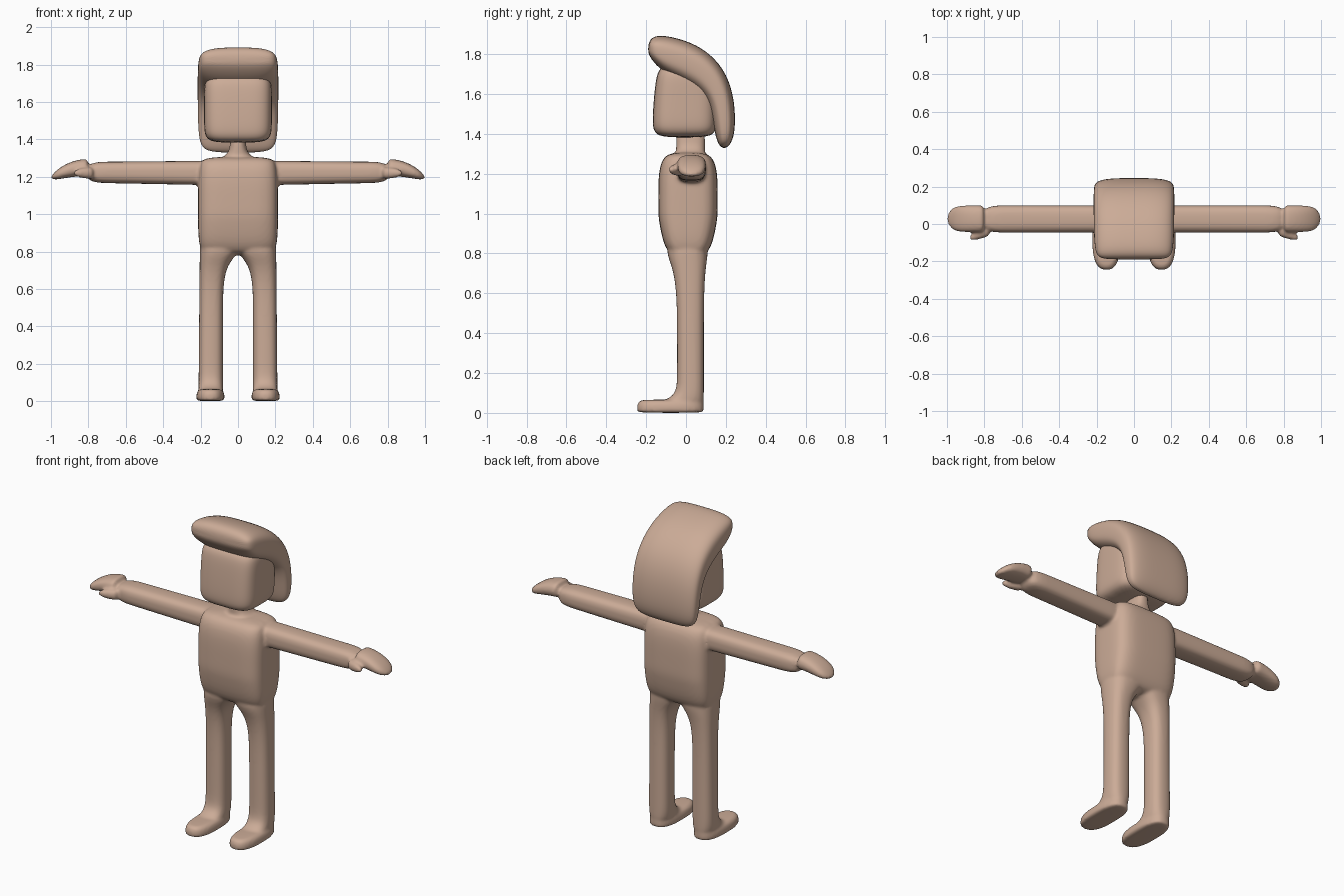
import bpy, bmesh, math
from mathutils import Vector

cube = bpy.data.objects.get("Cube")
if cube:
    bpy.data.objects.remove(cube, do_unlink=True)

skin = bpy.data.materials.new("warm tan")
skin.use_nodes = True
TAN = (0.6, 0.41, 0.31, 1)
skin.diffuse_color = TAN
skin.node_tree.nodes["Principled BSDF"].inputs["Base Color"].default_value = TAN


def steps(count):
    """Evenly spaced fractions from zero to one."""
    return [i / (count - 1) for i in range(count)]


def bulge(t, power=4):
    """Rounded-box profile: full in the middle, closing in at both ends."""
    s = abs(2 * t - 1) * 0.96
    return (1 - s ** power) ** (1 / power)


def rounded(value, power):
    return math.copysign(abs(value) ** (2 / power), value)


def loft(bm, sections, power=3.0, sides=24):
    """Skin rounded-rectangle rings given as (centre, half axis u, half axis v)."""
    rings = []
    for centre, u, v in sections:
        ring = []
        for i in range(sides):
            angle = math.tau * (i + 0.5) / sides
            offset = Vector(u) * rounded(math.cos(angle), power)
            offset += Vector(v) * rounded(math.sin(angle), power)
            ring.append(bm.verts.new(Vector(centre) + offset))
        rings.append(ring)
    for lower, upper in zip(rings, rings[1:]):
        for i in range(sides):
            j = (i + 1) % sides
            bm.faces.new((lower[i], lower[j], upper[j], upper[i]))
    bm.faces.new(rings[0][::-1])
    bm.faces.new(rings[-1])


def level(z, left, right, front, back):
    """Horizontal section from its extents."""
    centre = ((left + right) / 2, (front + back) / 2, z)
    return centre, ((right - left) / 2, 0, 0), (0, (back - front) / 2, 0)


def upright(x, y, z, depth, height):
    """Section across an arm, with half sizes."""
    return (x, y, z), (0, depth, 0), (0, 0, height)


def mirrored(sections, side):
    return [[Vector((p[0] * side, p[1], p[2])) for p in map(Vector, s)] for s in sections]


def finish(bm, name):
    bmesh.ops.recalc_face_normals(bm, faces=bm.faces)
    for face in bm.faces:
        face.smooth = True
    mesh = bpy.data.meshes.new(name)
    bm.to_mesh(mesh)
    bm.free()
    mesh.materials.append(skin)
    obj = bpy.data.objects.new(name, mesh)
    bpy.context.collection.objects.link(obj)
    sub = obj.modifiers.new("round", "SUBSURF")
    sub.levels = sub.render_levels = 2
    return obj


def torso_section(t):
    width = 0.13 + 0.085 * bulge(t)
    depth = 0.15 * bulge(t) * min(1, 0.8 + t / 2)
    return level(0.78 + 0.53 * t, -width, width, 0.01 - depth, 0.01 + depth)


def leg_section(t):
    # Inner edge arches into the crotch, front edge flares into the foot
    z = 0.03 + 0.81 * t
    rise = z / 0.79
    inner = max(-0.01, 0.08 * (1 - rise ** 12))
    swell = min(1, rise ** 8)
    front = -0.045 - 0.05 * swell - 0.6 * math.exp(-40 * z)
    return level(z, inner, 0.212 - 0.007 * rise, front, 0.09 + 0.02 * swell)


def foot_section(z, inset):
    return level(z, 0.071 + inset, 0.224 - inset, inset - 0.247, 0.09)


def arm_section(t):
    return upright(0.1 + 0.72 * t, 0.027, 1.22 + 0.004 * t, 0.073, 0.066 - 0.01 * t)


def hand_section(t):
    # Mitten droops and closes toward the fingertips
    s = 0.99 * t
    depth = 0.072 * math.sqrt(1 - s ** 6)
    height = 0.046 * math.sqrt(1 - s * s)
    return upright(0.8 + 0.2 * t, 0.028, 1.25 - 0.055 * t * t, depth, height)


def thumb_section(t):
    size = 0.032 * math.sqrt(1 - 0.9 * t * t)
    return upright(0.77 + 0.11 * t, -0.03 - 0.045 * t, 1.22, size, size)


def head_section(t):
    fill = bulge(t, 6)
    front = 0.17 - 0.03 * t * t
    return level(1.38 + 0.37 * t, -0.182 * fill, 0.182 * fill, -front * fill, 0.155 * fill)


# Body: torso, neck, legs, arms and hands fused into one skin
body = bmesh.new()
loft(body, map(torso_section, steps(14)), 4)
for_neck = [(1.25, 0.12), (1.3, 0.09), (1.32, 0.06), (1.35, 0.043), (1.44, 0.04)]
loft(body, [level(z, -w, w, -0.05, 0.096) for z, w in for_neck], 2.6)
sole = [(0, 0.004), (0.01, 0), (0.04, 0), (0.06, 0.01), (0.067, 0.03)]
for side in (1, -1):
    loft(body, mirrored(map(leg_section, steps(24)), side), 2.6)
    loft(body, mirrored([foot_section(*row) for row in sole], side), 2.6)
    loft(body, mirrored(map(arm_section, steps(6)), side))
    loft(body, mirrored(map(hand_section, steps(10)), side), 2.6)
    loft(body, mirrored(map(thumb_section, steps(6)), side), 2.2)

body_object = finish(body, "body")
fuse = body_object.modifiers.new("fuse", "REMESH")
fuse.mode = "VOXEL"
fuse.voxel_size = 0.009
fuse.use_smooth_shade = True
soft = body_object.modifiers.new("soften", "SMOOTH")
soft.factor = 0.5
soft.iterations = 5

# Head
head = bmesh.new()
loft(head, map(head_section, steps(12)), 4)
finish(head, "head")

# Swept hair: outer and inner profile points as (y, z), from fringe to nape
outer = [(-0.19, 1.84), (-0.18, 1.88), (-0.13, 1.9), (0, 1.87), (0.1, 1.82),
         (0.19, 1.73), (0.24, 1.6), (0.25, 1.45), (0.235, 1.36), (0.2, 1.325)]
inner = [(-0.19, 1.81), (-0.18, 1.78), (-0.12, 1.71), (-0.03, 1.67), (0.06, 1.62),
         (0.11, 1.56), (0.13, 1.49), (0.145, 1.4), (0.16, 1.35), (0.18, 1.33)]
hair = bmesh.new()
sections = []
for t, a, b in zip(steps(len(outer)), outer, inner):
    a, b = Vector((0, *a)), Vector((0, *b))
    sections.append(((a + b) / 2, (0.217 * bulge(t), 0, 0), (a - b) / 2))
loft(hair, sections, 3.2)
finish(hair, "hair")
